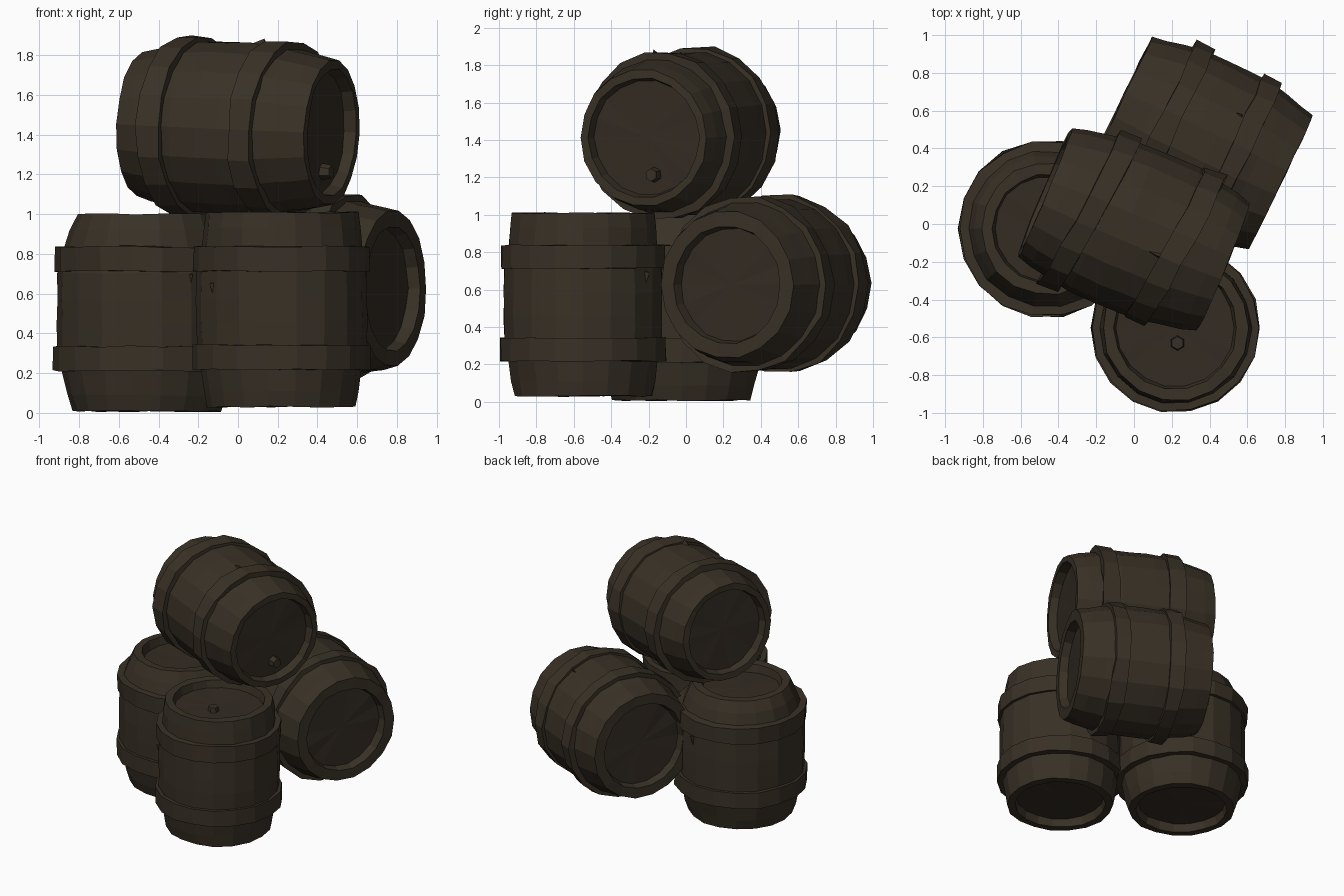
import bpy, bmesh, math, random
from mathutils import Vector, Matrix

if "Cube" in bpy.data.objects:
    bpy.data.objects.remove(bpy.data.objects["Cube"])

random.seed(4)
SIDES = 18


def material(name, rgb):
    m = bpy.data.materials.new(name)
    m.diffuse_color = (*rgb, 1)
    m.use_nodes = True
    m.node_tree.nodes["Principled BSDF"].inputs["Base Color"].default_value = m.diffuse_color
    return m


WOOD = material("dark brown wood", (0.040, 0.030, 0.019))
HEAD = material("dark head wood", (0.034, 0.025, 0.017))


def finish(bm, name, mats, matrix):
    bmesh.ops.recalc_face_normals(bm, faces=bm.faces)
    me = bpy.data.meshes.new(name)
    bm.to_mesh(me)
    bm.free()
    for m in mats:
        me.materials.append(m)
    ob = bpy.data.objects.new(name, me)
    ob.matrix_world = matrix
    bpy.context.collection.objects.link(ob)
    return ob


def lathe(bm, profile, closed, jitter):
    """Spin (radius, height) points round z, with a little hand-made wobble."""
    rings = []
    for r, h in profile:
        if r == 0:
            rings.append([bm.verts.new((0, 0, h))] * SIDES)
            continue
        ring = []
        for i in range(SIDES):
            a = math.tau * i / SIDES
            rr = r + random.uniform(-jitter, jitter)
            hh = h + random.uniform(-jitter, jitter)
            ring.append(bm.verts.new((rr * math.cos(a), rr * math.sin(a), hh)))
        rings.append(ring)
    n = len(rings)
    for k in range(n if closed else n - 1):
        a, b = rings[k], rings[(k + 1) % n]
        for i in range(SIDES):
            j = (i + 1) % SIDES
            quad = list(dict.fromkeys((a[i], a[j], b[j], b[i])))
            bm.faces.new(quad)


def splinter(name, matrix, angle, top, r, length=0.12, width=0.04):
    """Thin wedge of lifted wood pointing down the barrel."""
    bm = bmesh.new()
    pts = [(r - 0.02, -width / 2, top), (r - 0.02, width / 2, top),
           (r + 0.025, 0, top - 0.01), (r - 0.02, 0, top - length)]
    v = [bm.verts.new(p) for p in pts]
    for f in ((0, 1, 2), (0, 2, 3), (1, 3, 2), (0, 3, 1)):
        bm.faces.new([v[i] for i in f])
    finish(bm, name, [WOOD], matrix @ Matrix.Rotation(math.radians(angle), 4, 'Z'))


def half_profile(half, rim, lip):
    """Recessed head, rim and staves from the head centre to the belly."""
    rec = half - 0.06
    return [(0, rec), (lip - 0.012, rec), (lip, half), (rim, half),
            ((rim + 0.405) / 2, half - 0.08), (0.402, 0.31),
            (0.426, 0.2), (0.430, 0.06)]


def barrel(name, centre, axis, half, s, wobble, rims, hoops, width, slant):
    axis = Vector(axis).normalized()
    rot = axis.to_track_quat('Z', 'Y').to_matrix().to_4x4()
    mat = Matrix.Translation(centre) @ rot

    # staves and recessed heads
    top = half_profile(half, *rims[0])
    low = half_profile(half, *rims[1])
    full = top + [(r, -h) for r, h in reversed(low)]
    bm = bmesh.new()
    lathe(bm, [(r * s, h) for r, h in full], False, 0.004)
    limit = max(rims[0][1], rims[1][1]) * s * 0.8
    for f in bm.faces:
        f.material_index = int(f.calc_center_median().xy.length < limit)
    finish(bm, name + "_body", [WOOD, HEAD], mat)

    # two hoops, slipped askew by the slant
    back = (rot.inverted() @ Vector((0, 1, 0))).xy
    for label, h, r in (("lower", hoops[0], 0.449), ("upper", hoops[1], 0.443)):
        bm = bmesh.new()
        w = width / 2
        ring = [(0.38, h - w), (r, h - w), (r, h + w), (0.38, h + w)]
        lathe(bm, [(q * s, z) for q, z in ring], True, wobble)
        for v in bm.verts:
            v.co.z += slant * v.co.xy.dot(back)
        finish(bm, f"{name}_{label}_hoop", [WOOD], mat)
    return mat, axis, half - 0.06


def bung(name, centre, axis, rec, offset):
    """Small six-sided plug standing on a barrel head."""
    bm = bmesh.new()
    bmesh.ops.create_cone(bm, cap_ends=True, segments=6, radius1=0.042,
                          radius2=0.034, depth=0.05)
    rot = axis.to_track_quat('Z', 'Y').to_matrix().to_4x4()
    pos = Vector(centre) + axis * (rec + 0.01) + Vector(offset)
    finish(bm, name, [WOOD], Matrix.Translation(pos) @ rot)


# name, centre, axis, half length, scale, wobble, (rim, lip) pairs, hoops, width, slant
BARRELS = [
    ("left_barrel", (-0.46, -0.025, 0.504), (0, 0, 1), 0.496, 1.05, 0.006,
     ((0.332, 0.275), (0.355, 0.305)), (-0.23, 0.27), 0.125, 0),
    ("front_barrel", (0.22, -0.55, 0.52), (0, 0, 1), 0.49, 1.0, 0.004,
     ((0.385, 0.325), (0.374, 0.320)), (-0.24, 0.255), 0.125, 0),
    ("back_barrel", (0.35, 0.425, 0.63), (0.9, -0.435, -0.01), 0.475, 1.07, 0.010,
     ((0.368, 0.295), (0.372, 0.300)), (-0.20, 0.20), 0.11, 0),
    ("top_barrel", (0, -0.03, 1.432), (0.92, -0.385, -0.04), 0.512, 1.02, 0.008,
     ((0.358, 0.315), (0.358, 0.315)), (-0.255, 0.235), 0.12, 0.11),
]
built = {}
for spec in BARRELS:
    built[spec[0]] = (spec[1],) + barrel(*spec)

# plugs on the heads
for key, offset in (("front_barrel", (0.01, -0.08, 0)),
                    ("top_barrel", (0.02, 0.03, -0.20))):
    centre, mat, axis, rec = built[key]
    bung(key + "_bung", centre, axis, rec, offset)

# lifted splinters below the hoops
for n, (key, angle, top, r) in enumerate([
        ("front_barrel", 233, 0.18, 0.42), ("front_barrel", 35, 0.14, 0.42),
        ("left_barrel", 255, 0.21, 0.45), ("left_barrel", 120, 0.20, 0.44),
        ("back_barrel", 60, 0.14, 0.45), ("top_barrel", 100, 0.17, 0.44)]):
    splinter(f"splinter_{n + 1}", built[key][1], angle, top, r)
